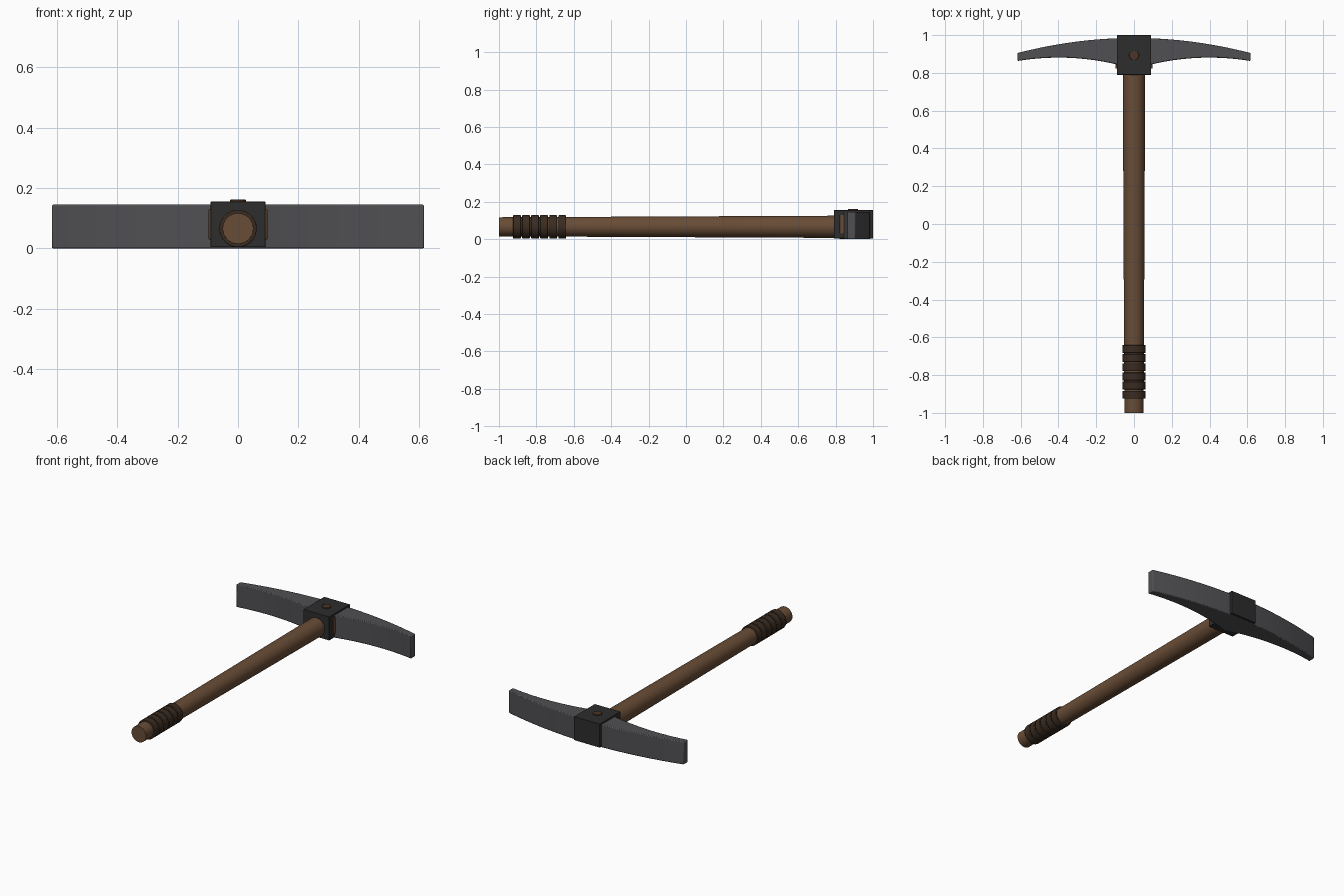
import bpy
import bmesh
import math

if "Cube" in bpy.data.objects:
    bpy.data.objects.remove(bpy.data.objects["Cube"], do_unlink=True)


def material(name, r, g, b):
    mat = bpy.data.materials.new(name)
    mat.use_nodes = True
    mat.diffuse_color = (r, g, b, 1)
    mat.node_tree.nodes["Principled BSDF"].inputs["Base Color"].default_value = (r, g, b, 1)
    return mat


steel = material("grey steel", 0.08, 0.078, 0.086)
iron = material("dark iron", 0.026, 0.026, 0.027)
wood = material("brown wood", 0.14, 0.073, 0.037)
leather = material("dark leather", 0.042, 0.025, 0.015)
pin_wood = material("dark pin wood", 0.075, 0.035, 0.018)


def finish(obj, name, mat, bevel=0.0):
    obj.name = name
    obj.data.materials.append(mat)
    if bevel:
        mod = obj.modifiers.new("Bevel", "BEVEL")
        mod.width, mod.segments = bevel, 2
    bpy.ops.object.select_all(action="DESELECT")
    obj.select_set(True)
    bpy.context.view_layer.objects.active = obj
    bpy.ops.object.shade_smooth_by_angle(angle=math.radians(30))


def box(name, mat, low, high, bevel=0.0):
    centre = [(a + b) / 2 for a, b in zip(low, high)]
    bpy.ops.mesh.primitive_cube_add(size=1, location=centre)
    obj = bpy.context.object
    obj.scale = [b - a for a, b in zip(low, high)]
    bpy.ops.object.transform_apply(location=False, rotation=False, scale=True)
    finish(obj, name, mat, bevel)


def rod(name, mat, y0, y1, r0, r1, bevel=0.0):
    """Round bar along y, radius r0 at y0 and r1 at y1."""
    bpy.ops.mesh.primitive_cone_add(vertices=32, radius1=r1, radius2=r0, depth=y1 - y0,
                                    location=(0, (y0 + y1) / 2, 0.066),
                                    rotation=(math.pi / 2, 0, 0))
    finish(bpy.context.object, name, mat, bevel)


# Tapered handle and the wrapped grip
rod("handle", wood, -1.0, 0.95, 0.051, 0.06)
for i in range(6):
    y = -0.904 + i * 0.0485
    rod(f"grip_ring_{i + 1}", leather, y - 0.021, y + 0.021, 0.062, 0.062, 0.003)

# Curved double-ended blade, extruded from its plan outline
half, steps = 0.617, 24
xs = [half * (2 * i / steps - 1) for i in range(steps + 1)]
outer = [(x, 0.985 - 0.08 * (x / half) ** 2) for x in xs]
inner = [(x, 0.881 - 0.38 * (abs(x) - 0.4) ** 2) for x in xs]
bm = bmesh.new()
face = bm.faces.new([bm.verts.new((x, y, 0)) for x, y in inner + outer[::-1]])
top = bmesh.ops.extrude_face_region(bm, geom=[face])["geom"]
bmesh.ops.translate(bm, vec=(0, 0, 0.145),
                    verts=[v for v in top if isinstance(v, bmesh.types.BMVert)])
bmesh.ops.recalc_face_normals(bm, faces=bm.faces)
mesh = bpy.data.meshes.new("blade")
bm.to_mesh(mesh)
bm.free()
blade = bpy.data.objects.new("blade", mesh)
bpy.context.collection.objects.link(blade)
finish(blade, "blade", steel, 0.005)

# Socket block with its side wedges and top pin
box("socket", iron, (-0.091, 0.79, 0.004), (0.091, 1.0, 0.155), 0.002)
for side, name in ((-1, "right_wedge"), (1, "left_wedge")):
    x0, x1 = sorted((side * 0.08, side * 0.097))
    box(name, wood, (x0, 0.822, 0.03), (x1, 0.86, 0.13), 0.002)
bpy.ops.mesh.primitive_cylinder_add(vertices=24, radius=0.026, depth=0.03,
                                    location=(0, 0.893, 0.147))
finish(bpy.context.object, "top_pin", pin_wood, 0.002)
